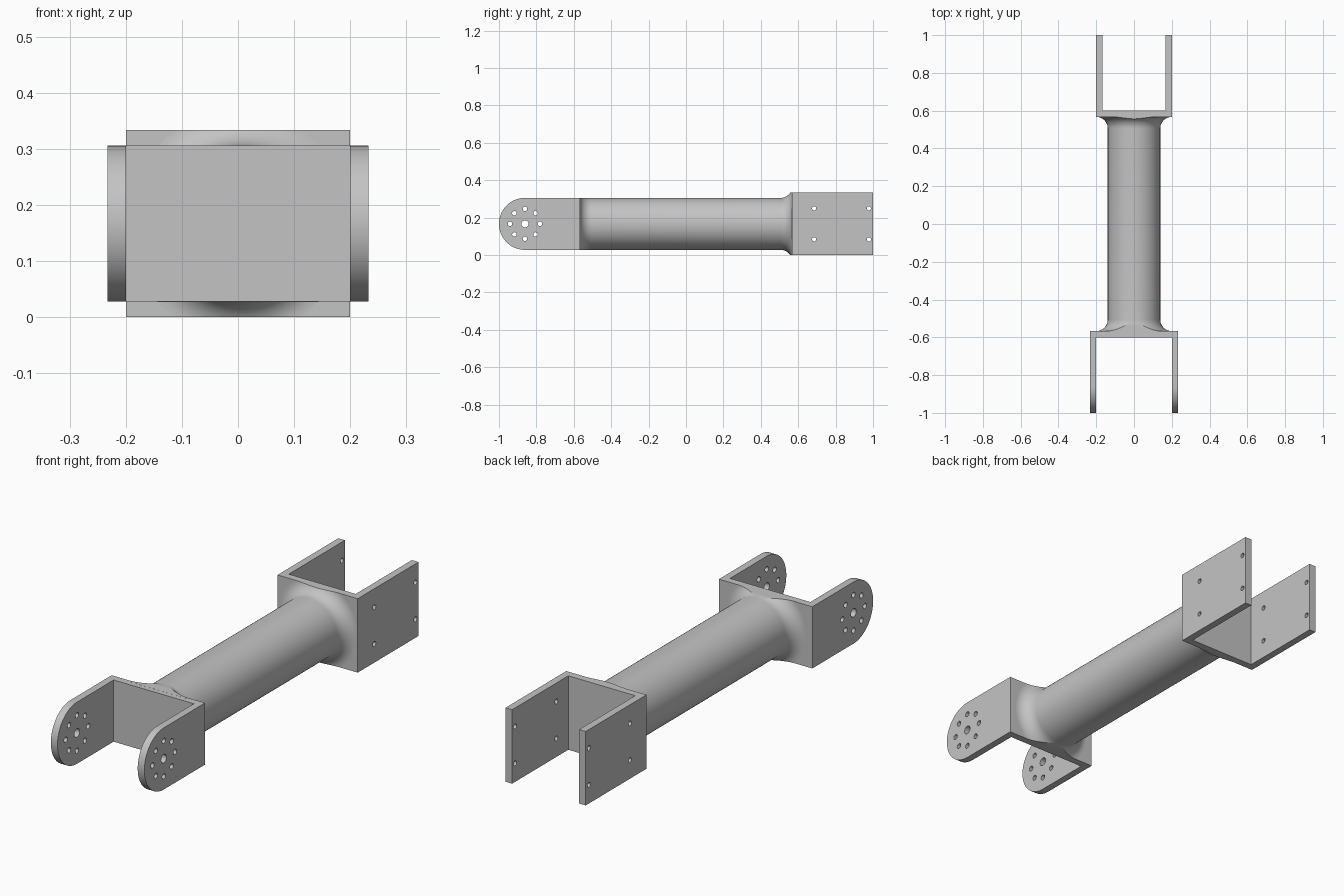
import bpy, bmesh
from math import pi, sin, cos, radians
from mathutils import Matrix, Vector

if "Cube" in bpy.data.objects:
    bpy.data.objects.remove(bpy.data.objects["Cube"])

MID = 1 / 6          # height of the tube axis
R = 0.139            # tube radius and half height of the fork
WALL = 0.033
PLATE = 0.567        # |y| where the brackets meet the tube
FILLET = 0.061

grey = bpy.data.materials.new("light grey metal")
grey.use_nodes = True
colour = (0.55, 0.55, 0.55, 1)
grey.diffuse_color = colour
grey.node_tree.nodes["Principled BSDF"].inputs["Base Color"].default_value = colour


def make(name, bm):
    bmesh.ops.recalc_face_normals(bm, faces=bm.faces)
    mesh = bpy.data.meshes.new(name)
    bm.to_mesh(mesh)
    bm.free()
    ob = bpy.data.objects.new(name, mesh)
    bpy.context.collection.objects.link(ob)
    mesh.materials.append(grey)
    return ob


def prism(name, points, direction):
    """Extrude a flat outline along a direction."""
    bm = bmesh.new()
    face = bm.faces.new([bm.verts.new(p) for p in points])
    new = bmesh.ops.extrude_face_region(bm, geom=[face])["geom"]
    bmesh.ops.translate(bm, vec=direction, verts=[v for v in new if isinstance(v, bmesh.types.BMVert)])
    return make(name, bm)


def boolean(ob, cutter, operation):
    mod = ob.modifiers.new("cut", "BOOLEAN")
    mod.operation, mod.object, mod.solver = operation, cutter, "EXACT"
    cutter.hide_render = True
    bpy.context.view_layer.update()
    mesh = bpy.data.meshes.new_from_object(ob.evaluated_get(bpy.context.evaluated_depsgraph_get()))
    ob.modifiers.clear()
    ob.data = mesh
    bpy.data.objects.remove(cutter)


def drill(ob, holes):
    """Cut (y, z, radius) holes straight through along x."""
    bm = bmesh.new()
    for y, z, r in holes:
        place = Matrix.Translation((0, y, z)) @ Matrix.Rotation(pi / 2, 4, "Y")
        bmesh.ops.create_cone(bm, cap_ends=True, segments=20, radius1=r, radius2=r, depth=1, matrix=place)
    boolean(ob, make("hole_cutter", bm), "DIFFERENCE")


def u_bracket(name, half_width, half_height, side):
    w, i = half_width, half_width - WALL
    back, floor, tip = side * PLATE, side * (PLATE + WALL), side
    outline = [(-w, back), (w, back), (w, tip), (i, tip), (i, floor), (-i, floor), (-i, tip), (-w, tip)]
    return prism(name, [(x, y, MID - half_height) for x, y in outline], (0, 0, 2 * half_height))


def smooth(ob):
    bpy.ops.object.select_all(action="DESELECT")
    ob.select_set(True)
    bpy.context.view_layer.objects.active = ob
    bpy.ops.object.shade_smooth_by_angle(angle=radians(30))


# Square bracket at the back with four bolt holes per side
socket = u_bracket("back_bracket", 0.2, MID, 1)
drill(socket, [(y, MID + s * 0.083, 0.011) for y in (0.685, 0.978) for s in (-1, 1)])

# Front fork with rounded ends, a pivot hole and a ring of small holes
fork = u_bracket("front_fork", 0.2 + WALL, R, -1)
pivot = R - 1
arc = [(-0.5, pivot - R * sin(pi * k / 40), MID + R * cos(pi * k / 40)) for k in range(41)]
stadium = [(-0.5, -0.5, MID + R)] + arc + [(-0.5, -0.5, MID - R)]
boolean(fork, prism("round_cutter", stadium, (1, 0, 0)), "INTERSECT")
ring = [(pivot + 0.08 * cos(k * pi / 4), MID + 0.08 * sin(k * pi / 4), 0.012) for k in range(8)]
drill(fork, [(pivot, MID, 0.019)] + ring)

# Tube: a revolved profile with a concave flare at each end
half = [(R + FILLET * (1 - cos(a)), PLATE - FILLET * (1 - sin(a)))
        for a in (pi / 2 * k / 12 for k in range(13))]
half += [(R + FILLET, PLATE + 0.01), (0, PLATE + 0.01)]
profile = [(r, -y) for r, y in reversed(half)] + half
bm = bmesh.new()
verts = [bm.verts.new((r, y, 0)) for r, y in profile]
edges = [bm.edges.new(pair) for pair in zip(verts, verts[1:])]
bmesh.ops.spin(bm, geom=verts + edges, cent=(0, 0, 0), axis=(0, 1, 0), angle=2 * pi, steps=96)
bmesh.ops.remove_doubles(bm, verts=bm.verts, dist=1e-5)

# Trim each flare level with the top and bottom of its bracket
for side, limit in ((-1, R + 0.0003), (1, MID)):
    for up in (-1, 1):
        faces = [f for f in bm.faces if f.calc_center_median().y * side > 0.3]
        geom = faces + list({e for f in faces for e in f.edges}) + list({v for f in faces for v in f.verts})
        cut = bmesh.ops.bisect_plane(bm, geom=geom, dist=1e-6, plane_co=(0, 0, up * limit),
                                     plane_no=(0, 0, up), clear_outer=True)
        rim = [e for e in cut["geom_cut"] if isinstance(e, bmesh.types.BMEdge)]
        bmesh.ops.holes_fill(bm, edges=rim, sides=0)
bmesh.ops.translate(bm, vec=Vector((0, 0, MID)), verts=bm.verts)
tube = make("tube", bm)

for part in (socket, fork, tube):
    smooth(part)
